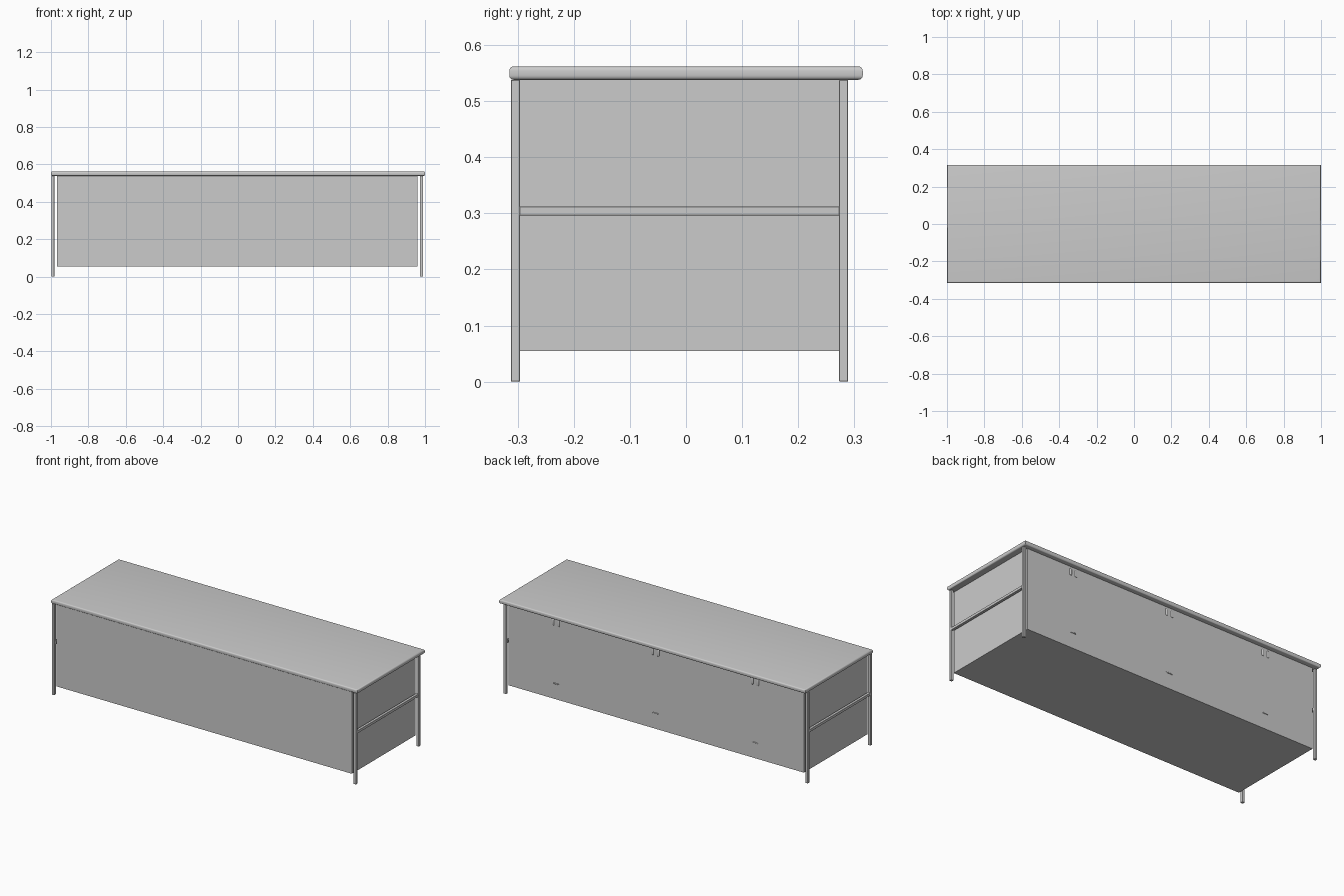
import bpy, bmesh, math

if "Cube" in bpy.data.objects:
    bpy.data.objects.remove(bpy.data.objects["Cube"])


def box(name, x0, x1, y0, y1, z0, z1, bevel=0.0, segments=1, horizontal_only=False):
    bm = bmesh.new()
    bmesh.ops.create_cube(bm, size=1)
    for v in bm.verts:
        v.co.x = x1 if v.co.x > 0 else x0
        v.co.y = y1 if v.co.y > 0 else y0
        v.co.z = z1 if v.co.z > 0 else z0
    if bevel:
        edges = [e for e in bm.edges
                 if not horizontal_only or abs(e.verts[0].co.z - e.verts[1].co.z) < 1e-4]
        bmesh.ops.bevel(bm, geom=edges, offset=bevel, segments=segments,
                        profile=0.5, affect='EDGES')
    mesh = bpy.data.meshes.new(name)
    bm.to_mesh(mesh)
    bm.free()
    obj = bpy.data.objects.new(name, mesh)
    bpy.context.collection.objects.link(obj)
    return obj


def smooth(obj):
    bpy.ops.object.select_all(action='DESELECT')
    obj.select_set(True)
    bpy.context.view_layer.objects.active = obj
    bpy.ops.object.shade_smooth_by_angle(angle=math.radians(35))


# Top board with rounded rim
smooth(box("top_board", -1, 1, -0.315, 0.315, 0.538, 0.562, 0.008, 4, True))

# Closed cabinet body hanging between the end frames
BACK = 0.285
box("cabinet_body", -0.969, 0.96, -0.309, BACK, 0.055, 0.538)

# End frames: two square legs and a middle rail on each side
for side, x0, x1 in (("left", -0.998, -0.982), ("right", 0.973, 0.989)):
    box(side + "_front_leg", x0, x1, -0.312, -0.296, 0, 0.538, 0.001)
    box(side + "_back_leg", x0, x1, 0.273, 0.289, 0, 0.538, 0.001)
    box(side + "_middle_rail", x0, x1, -0.297, 0.274, 0.296, 0.312, 0.001)

# Back fittings: a pair of rounded hinge pads and a shallow bow pull per bay
for i, x in enumerate((0.65, 0.0, -0.65)):
    for dx in (-0.018, 0.018):
        smooth(box(f"hinge_pad_{i}", x + dx - 0.007, x + dx + 0.007,
                   BACK - 0.006, BACK + 0.004, 0.487, 0.527, 0.0045, 3))
    curve = bpy.data.curves.new("bow_pull", 'CURVE')
    curve.dimensions = '3D'
    curve.bevel_depth = 0.003
    curve.bevel_resolution = 2
    curve.use_fill_caps = True
    spline = curve.splines.new('POLY')
    spline.points.add(8)
    for k, p in enumerate(spline.points):
        t = k / 4 - 1
        p.co = (x + 0.028 * t, BACK + 0.001 - 0.006 * t * t, 0.147, 1)
    bpy.context.collection.objects.link(bpy.data.objects.new(f"bow_pull_{i}", curve))
